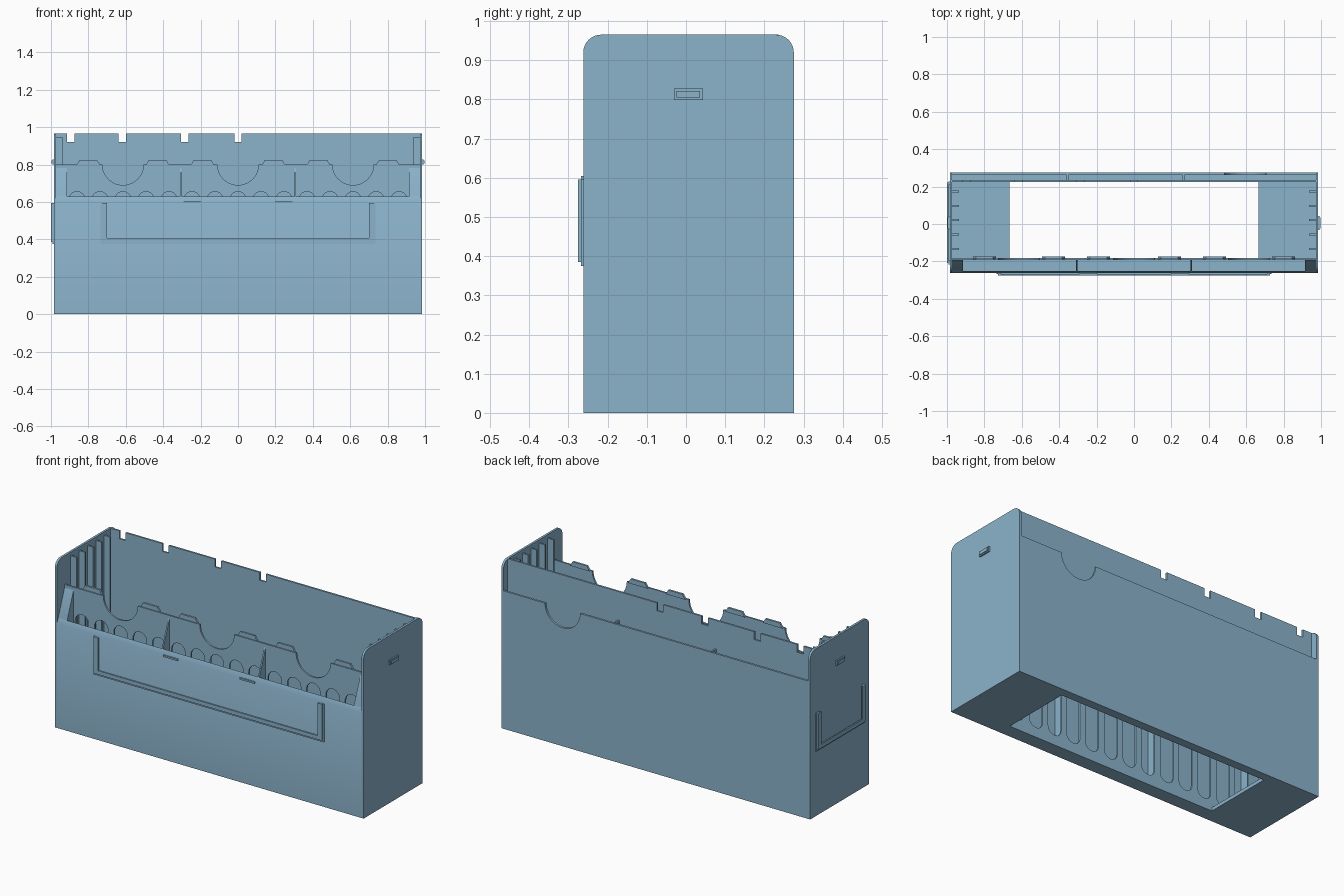
import bpy, bmesh, math
from mathutils import Vector

cube = bpy.data.objects.get("Cube")
if cube:
    bpy.data.objects.remove(cube, do_unlink=True)

paint = bpy.data.materials.new("steel_blue")
paint.use_nodes = True
paint.diffuse_color = (0.26, 0.45, 0.60, 1)
paint.node_tree.nodes["Principled BSDF"].inputs["Base Color"].default_value = paint.diffuse_color

OUT, IN = 0.985, 0.972        # side panel faces
FRONT, BACK = -0.262, 0.275   # outer front and back faces
LIP, WALL = -0.25, -0.185     # front pocket limits


def place(axis, u, v, t):
    return {"x": (t, u, v), "y": (u, t, v), "z": (u, v, t)}[axis]


def prism(name, loops, axis, lo, hi):
    """Extrude an outline, with optional hole loops, along one axis."""
    bm = bmesh.new()
    edges = []
    for loop in loops:
        vs = [bm.verts.new(place(axis, u, v, lo)) for u, v in loop]
        edges += [bm.edges.new((a, b)) for a, b in zip(vs, vs[1:] + vs[:1])]
    normal = Vector(place(axis, 0, 0, 1))
    bmesh.ops.triangle_fill(bm, use_beauty=True, edges=edges, normal=normal)
    res = bmesh.ops.extrude_face_region(bm, geom=bm.faces[:], use_keep_orig=True)
    moved = [g for g in res["geom"] if isinstance(g, bmesh.types.BMVert)]
    bmesh.ops.translate(bm, verts=moved, vec=normal * (hi - lo))
    bmesh.ops.recalc_face_normals(bm, faces=bm.faces[:])
    return finish(name, bm)


def finish(name, bm):
    mesh = bpy.data.meshes.new(name)
    bm.to_mesh(mesh)
    bm.free()
    mesh.materials.append(paint)
    mesh.polygons.foreach_set("use_smooth", [True] * len(mesh.polygons))
    mesh.set_sharp_from_angle(angle=math.radians(30))
    ob = bpy.data.objects.new(name, mesh)
    bpy.context.scene.collection.objects.link(ob)
    return ob


def rect(u0, u1, v0, v1):
    return [(u0, v0), (u1, v0), (u1, v1), (u0, v1)]


def arc(cu, cv, r, start, end, n=16):
    angles = [math.radians(start + (end - start) * i / n) for i in range(n + 1)]
    return [(cu + r * math.cos(a), cv + r * math.sin(a)) for a in angles]


def u_shape(centre, half, inner, low, inner_low, top):
    return [(centre - half, top), (centre - half, low), (centre + half, low),
            (centre + half, top), (centre + inner, top), (centre + inner, inner_low),
            (centre - inner, inner_low), (centre - inner, top)]


# Floor with a large opening
prism("floor", [rect(-IN, IN, FRONT, BACK), rect(-0.665, 0.665, WALL, 0.225)], "z", 0, 0.02)

# Side panels with rounded top corners, ribs and small catches
r, top = 0.045, 0.965
panel = ([(FRONT, 0), (BACK, 0)] + arc(BACK - r, top - r, r, 0, 90, 8)
         + arc(FRONT + r, top - r, r, 90, 180, 8))
for side, label in ((1, "left"), (-1, "right")):
    lo, hi = sorted((side * IN, side * OUT))
    prism(label + "_side_panel", [panel], "x", lo, hi)
    lo, hi = sorted((side * 0.935, side * IN))
    for i in range(5):
        y = -0.132 + 0.0765 * i
        prism(label + "_rib", [rect(y - 0.005, y + 0.005, 0.02, 0.945)], "x", lo, hi)
    # Catch: a rim around a smaller raised block
    lo, hi = sorted((side * OUT, side * 0.993))
    prism(label + "_catch_rim", [rect(-0.031, 0.043, 0.799, 0.828),
                                 rect(-0.024, 0.036, 0.805, 0.822)], "x", lo, hi)
    lo, hi = sorted((side * OUT, side * 0.997))
    prism(label + "_catch", [rect(-0.024, 0.036, 0.805, 0.822)], "x", lo, hi)

# Front wall with a sloped upper edge
prism("front_wall", [[(FRONT, 0), (FRONT, 0.6), (LIP, 0.63), (LIP, 0)]], "x", -IN, IN)

# Solid pocket ends and thin pocket dividers that follow the slope
wedge = [(LIP, 0), (LIP, 0.63), (WALL, 0.80), (WALL, 0)]
for side in (1, -1):
    lo, hi = sorted((side * 0.915, side * IN))
    prism("pocket_end", [wedge], "x", lo, hi)
    prism("pocket_divider", [wedge], "x", side * 0.307 - 0.004, side * 0.307 + 0.004)

# Inner front wall: finger scoops along the top and rows of rounded slots
outline = [(-IN, 0), (IN, 0), (IN, 0.80)]
for x in (0.615, 0, -0.615):
    outline += arc(x, 0.80, 0.11, 0, -180, 24)
outline.append((-IN, 0.80))
slots = []
for k in range(-7, 8):
    x, rad = k * 0.123, 0.043
    slots.append(arc(x, 0.612, rad, 0, 180) + arc(x, 0.10, rad, 180, 360))
prism("inner_front_wall", [outline] + slots, "y", -0.192, -0.182)

# Raised tabs on the inner front wall
for x in (-0.80, -0.43, -0.19, 0.19, 0.43, 0.80):
    tab = [(x - 0.062, 0.798), (x + 0.062, 0.798), (x + 0.046, 0.825), (x - 0.046, 0.825)]
    prism("top_tab", [tab], "y", -0.186, -0.174)

# Inner back wall with notches cut in its top edge
outline = [(-IN, 0), (IN, 0), (IN, top)]
for x in (0, -0.285, -0.62, -0.895):
    outline += [(x + 0.02, top), (x + 0.02, 0.92), (x - 0.02, 0.92), (x - 0.02, top)]
outline.append((-IN, top))
prism("inner_back_wall", [outline], "y", 0.225, 0.236)

# Outer back wall with one finger scoop, and the back pocket dividers
outline = ([(-IN, 0), (IN, 0), (IN, 0.795)] + arc(0.595, 0.795, 0.112, 0, -180, 24)
           + [(-IN, 0.795)])
prism("outer_back_wall", [outline], "y", 0.263, BACK)
for x in (-0.355, 0.265):
    prism("back_pocket_divider", [rect(x - 0.005, x + 0.005, 0.02, 0.80)], "y", 0.236, 0.27)

# Label holders: a spacer against the panel and an overhanging lip
spacer = u_shape(0, 0.735, 0.715, 0.375, 0.395, 0.595)
lip = u_shape(0, 0.728, 0.70, 0.385, 0.407, 0.595)
prism("front_label_spacer", [spacer], "y", -0.268, FRONT)
prism("front_label_lip", [lip], "y", -0.275, -0.268)
spacer = u_shape(0.006, 0.222, 0.202, 0.375, 0.395, 0.595)
lip = u_shape(0.006, 0.215, 0.188, 0.385, 0.407, 0.595)
prism("side_label_spacer", [spacer], "x", -0.992, -OUT)
prism("side_label_lip", [lip], "x", -1.0, -0.992)

# Small label stops on the front edge
for x in (-0.245, 0.245):
    prism("label_stop", [rect(x - 0.047, x + 0.047, 0.594, 0.604)], "y", -0.268, -0.258)
